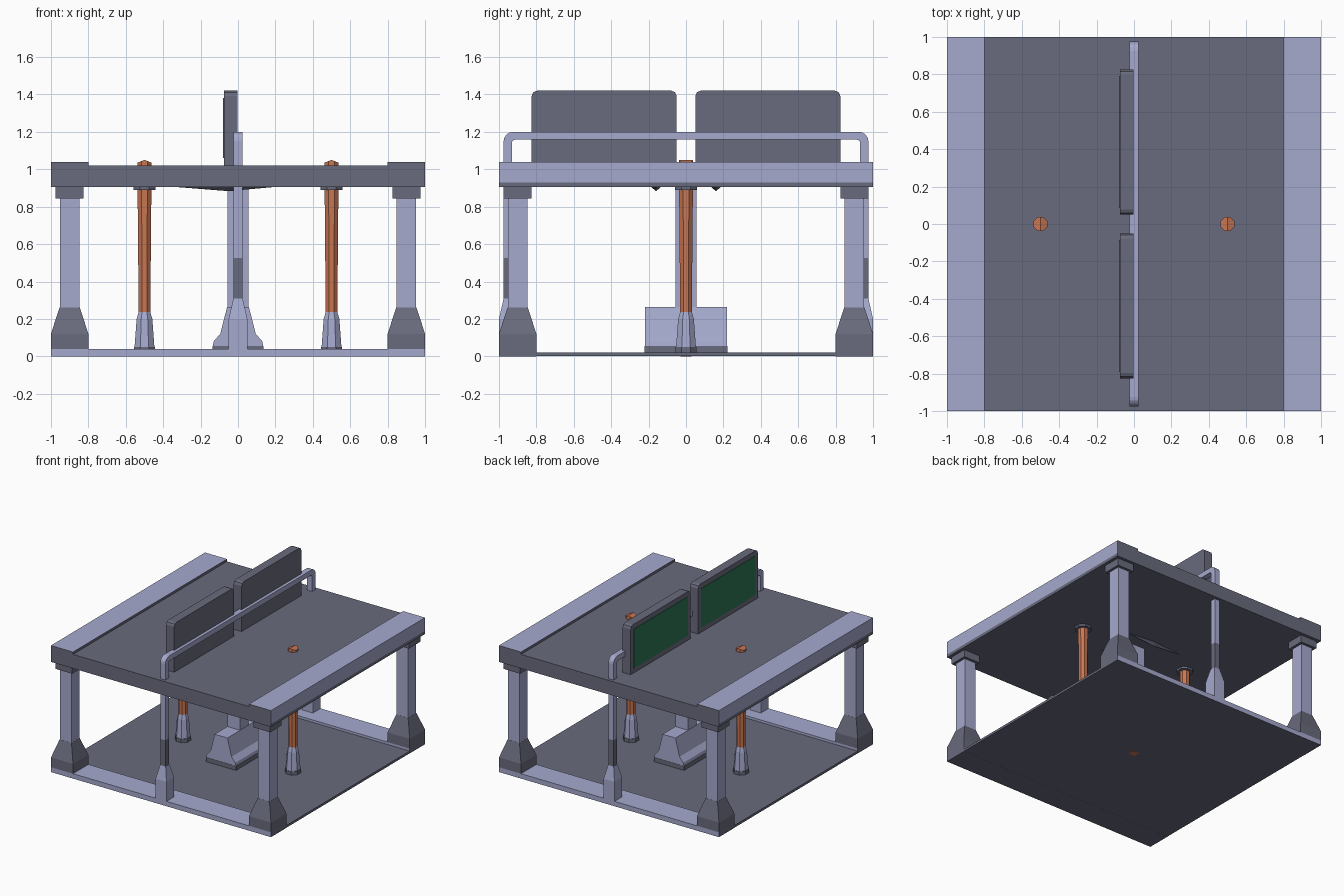
import bpy, bmesh, math
from mathutils import Vector

if "Cube" in bpy.data.objects:
    bpy.data.objects.remove(bpy.data.objects["Cube"])


def material(name, r, g, b):
    lin = lambda c: ((c / 255 + 0.055) / 1.055) ** 2.4
    m = bpy.data.materials.new(name)
    m.diffuse_color = (lin(r), lin(g), lin(b), 1)
    m.use_nodes = True
    m.node_tree.nodes["Principled BSDF"].inputs["Base Color"].default_value = m.diffuse_color
    return m


LAV = material("pale lavender", 166, 170, 206)
DARK = material("slate grey", 105, 107, 125)
ORANGE = material("copper orange", 200, 118, 83)
GREEN = material("board green", 46, 118, 84)


def finish(name, bm, *mats, rule=None):
    bmesh.ops.recalc_face_normals(bm, faces=bm.faces)
    bm.normal_update()
    if rule:
        for f in bm.faces:
            f.material_index = rule(f.normal, f.calc_center_median())
    me = bpy.data.meshes.new(name)
    bm.to_mesh(me)
    bm.free()
    for m in mats:
        me.materials.append(m)
    ob = bpy.data.objects.new(name, me)
    bpy.context.collection.objects.link(ob)
    return ob


def box(name, x, y, z, *mats, rule=None):
    bm = bmesh.new()
    bmesh.ops.create_cube(bm, size=1)
    for v in bm.verts:
        v.co = Vector([(r[0] + r[1]) / 2 + c * (r[1] - r[0]) for r, c in zip((x, y, z), v.co)])
    return finish(name, bm, *mats, rule=rule)


def stack_mesh(cx, cy, levels, n):
    """Loft of regular n-gon rings, levels = (half width, z)."""
    bm = bmesh.new()
    rings = []
    for half, z in levels:
        r = half / math.cos(math.pi / n)
        rings.append([bm.verts.new((cx + r * math.cos((i + .5) * 2 * math.pi / n),
                                    cy + r * math.sin((i + .5) * 2 * math.pi / n), z)) for i in range(n)])
    for a, b in zip(rings, rings[1:]):
        for i in range(n):
            j = (i + 1) % n
            bm.faces.new((a[i], a[j], b[j], b[i]))
    bm.faces.new(rings[0])
    bm.faces.new(rings[-1])
    return bm


def stack(name, cx, cy, levels, mat, n=4):
    return finish(name, stack_mesh(cx, cy, levels, n), mat)


def extrude(name, pts, axis, lo, hi, *mats, rule=None):
    """Extrude a 2D outline along x (outline in y,z) or y (outline in x,z)."""
    bm = bmesh.new()
    put = (lambda p, t: (t, p[0], p[1])) if axis == "x" else (lambda p, t: (p[0], t, p[1]))
    a = [bm.verts.new(put(p, lo)) for p in pts]
    b = [bm.verts.new(put(p, hi)) for p in pts]
    for i in range(len(pts)):
        j = (i + 1) % len(pts)
        bm.faces.new((a[i], a[j], b[j], b[i]))
    bm.faces.new(a)
    bm.faces.new(b)
    return finish(name, bm, *mats, rule=rule)


def mirrored(half):
    return half + [(-x, z) for x, z in reversed(half)]


# Base plate with raised front and back strips
box("base_plate", (-1, 1), (-.8, .8), (0.001, .02), DARK)
box("base_centre_plug", (-.03, .03), (-.03, .03), (0, .006), ORANGE)
for s, side in ((-1, "front"), (1, "back")):
    box(side + "_base_strip", (-1, 1), sorted((.8 * s, s)), (0, .04), LAV, DARK,
        rule=lambda n, c: int(n.z < -.5 or abs(n.x) > .5))

# Top slab with raised side strips
extrude("top_slab", mirrored([(1, .905), (1, .93), (1, 1.04), (.8, 1.04), (.8, 1.02)]), "y", -1, 1,
        DARK, LAV, rule=lambda n, c: int((abs(n.x) > .9 and c.z > .95 and abs(c.x) > .9)
                                         or (n.z > .9 and c.z > 1.03)))

# Four corner legs
for sx in (-1, 1):
    for sy in (-1, 1):
        x, y = .9 * sx, .9 * sy
        stack("leg_foot", x, y, [(.1, .04), (.1, .12), (.054, .262)], DARK)
        stack("leg_column", x, y, [(.053, .25), (.053, .86)], LAV)
        stack("leg_cap", x, y, [(.075, .845), (.075, .91)], DARK)

# Copper pipes through the slab
for sx in (-1, 1):
    x = .5 * sx
    stack("pipe_base_ring", x, 0, [(.056, .015), (.056, .05)], DARK, 8)
    stack("pipe_base", x, 0, [(.053, .05), (.042, .2), (.03, .24)], LAV, 8)
    stack("pipe", x, 0, [(.031, .23), (.037, .9)], ORANGE, 8)
    stack("pipe_flange", x, 0, [(.06, .888), (.06, .906)], DARK, 8)
    bm = stack_mesh(x, 0, [(.037, 1.0), (.037, 1.05)], 8)
    bmesh.ops.bisect_plane(bm, geom=bm.verts[:] + bm.edges[:] + bm.faces[:],
                           plane_co=(x, 0, 0), plane_no=(1, 0, 0))
    for v in bm.verts:
        if v.co.z > 1.02:
            v.co.z = 1.05 - .4 * abs(v.co.x - x)
    finish("pipe_top", bm, ORANGE)

# Central support
extrude("centre_base_sole", mirrored([(.137, .015), (.137, .055)]), "y", -.222, .222, DARK)
extrude("centre_base", mirrored([(.135, .055), (.13, .08), (.095, .12), (.058, .265)]), "y", -.22, .22, LAV)
stack("centre_column", 0, 0, [(.055, .25), (.055, .91)], LAV)

# Shallow fins under the slab
for y in (-.16, .16):
    bm = bmesh.new()
    base = [bm.verts.new(p) for p in ((-.34, y, .906), (-.05, y - .027, .906), (.2, y, .906), (-.05, y + .027, .906))]
    tip = bm.verts.new((-.05, y, .883))
    bm.faces.new(base)
    for i in range(4):
        bm.faces.new((base[i], base[(i + 1) % 4], tip))
    finish("under_fin", bm, DARK)

# Rail: flared feet, dark sleeves, posts and a rounded hoop on top
for s in (-1, 1):
    stack("rail_foot", 0, .95 * s, [(.05, 0.002), (.05, .2), (.025, .31)], LAV)
    stack("rail_sleeve", 0, .9515 * s, [(.0235, .30), (.0235, .525)], DARK)
    stack("rail_post", 0, .9515 * s, [(.0235, .525), (.0235, .92)], LAV)


def hoop_side(edge, top, r):
    arc = [(edge - r + r * math.cos(a * math.pi / 8), top - r + r * math.sin(a * math.pi / 8)) for a in range(5)]
    return [(edge, .91)] + arc


outer = mirrored(hoop_side(.975, 1.2, .05))
inner = mirrored(hoop_side(.93, 1.158, .015))
extrude("rail_hoop", outer + inner[::-1], "x", -.024, .023, LAV)

# Two boards with green faces
for s in (-1, 1):
    a, b, t, c = .05, .825, 1.42, .028
    outline = [(a, 1.01), (b, 1.01), (b, t - c), (b - c * .3, t - c * .3), (b - c, t),
               (a + c, t), (a + c * .3, t - c * .3), (a, t - c)]
    extrude("board_frame", [(y * s, z) for y, z in outline], "x", -.075, -.002, DARK)
    box("board_face", (-.079, -.074), sorted(((a + .035) * s, (b - .035) * s)), (1.06, 1.38), GREEN)
